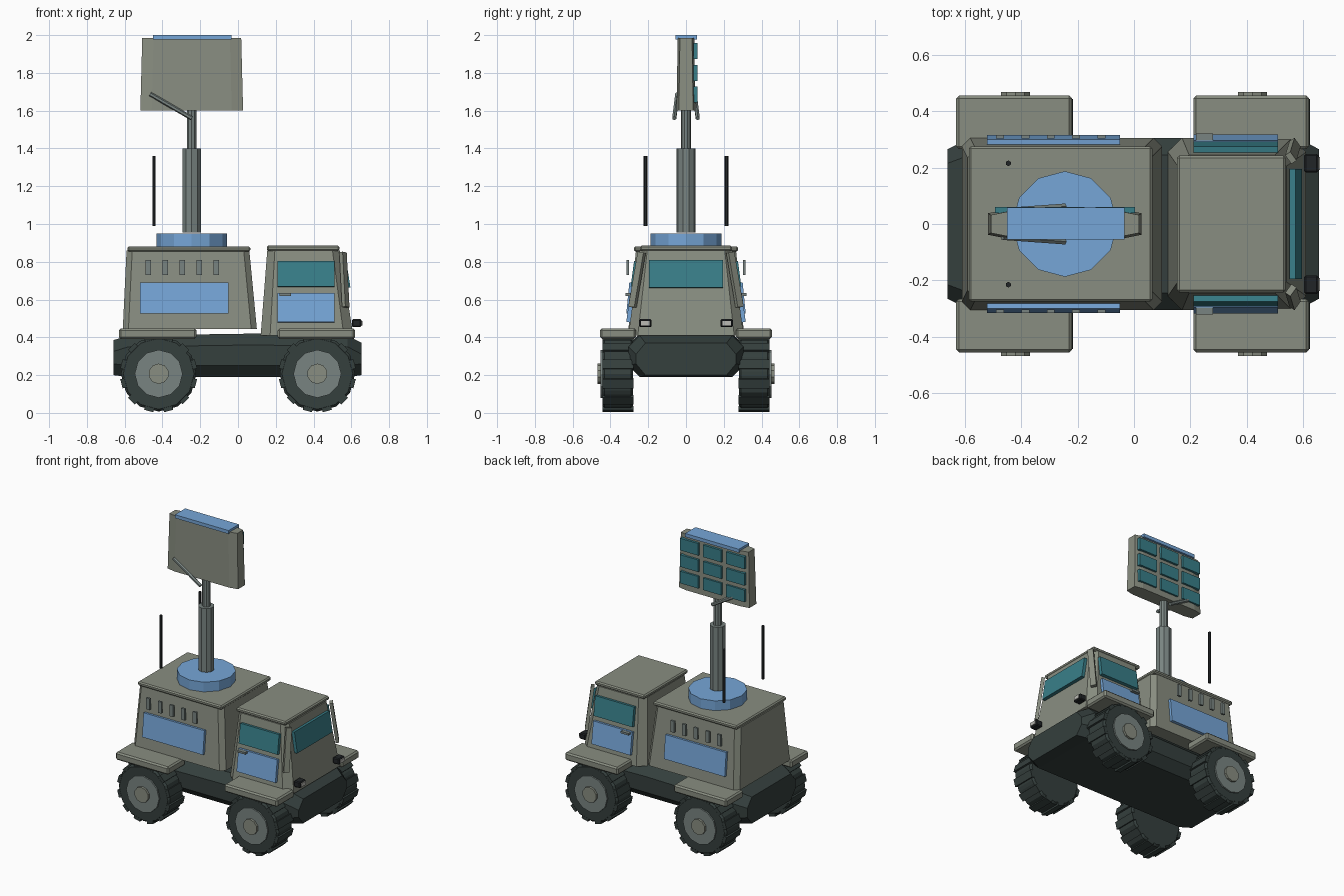
import bpy, bmesh
from math import pi, sin, cos, atan2
from mathutils import Vector, Matrix

if "Cube" in bpy.data.objects:
    bpy.data.objects.remove(bpy.data.objects["Cube"])


def mat(name, rgb):
    m = bpy.data.materials.new(name)
    m.diffuse_color = (*rgb, 1)
    m.use_nodes = True
    m.node_tree.nodes["Principled BSDF"].inputs["Base Color"].default_value = m.diffuse_color
    return m


OLIVE = mat("olive_grey", (0.25, 0.27, 0.22))
DARK = mat("dark_green", (0.035, 0.05, 0.047))
BLACK = mat("black", (0.015, 0.018, 0.02))
STEEL = mat("steel_grey", (0.19, 0.23, 0.22))
BLUE = mat("blue", (0.18, 0.38, 0.68))
TEAL = mat("teal_glass", (0.04, 0.21, 0.25))
LAMP = mat("lamp", (0.5, 0.5, 0.46))


def finish(name, bm, material, bevel=0):
    bmesh.ops.recalc_face_normals(bm, faces=bm.faces)
    me = bpy.data.meshes.new(name)
    bm.to_mesh(me)
    bm.free()
    me.materials.append(material)
    ob = bpy.data.objects.new(name, me)
    bpy.context.collection.objects.link(ob)
    if bevel:
        b = ob.modifiers.new("bevel", 'BEVEL')
        b.width, b.segments = bevel, 1
    return ob


def box(name, center, size, material, rot=(0, 0, 0), bevel=0):
    bm = bmesh.new()
    bmesh.ops.create_cube(bm, size=1, matrix=Matrix.Diagonal((*size, 1)))
    ob = finish(name, bm, material, bevel)
    ob.location, ob.rotation_euler = center, rot
    return ob


def rod(name, a, b, r, sides, material, bevel=0):
    a, b = Vector(a), Vector(b)
    d = b - a
    bm = bmesh.new()
    bmesh.ops.create_cone(bm, cap_ends=True, segments=sides, radius1=r, radius2=r, depth=d.length)
    bmesh.ops.transform(bm, verts=bm.verts, matrix=Matrix.Translation((a + b) / 2)
                        @ d.to_track_quat('Z', 'Y').to_matrix().to_4x4())
    return finish(name, bm, material, bevel)


def loft(name, rings, material):
    bm = bmesh.new()
    vs = [[bm.verts.new(p) for p in ring] for ring in rings]
    n = len(vs[0])
    for lo, hi in zip(vs, vs[1:]):
        for i in range(n):
            bm.faces.new((lo[i], lo[(i + 1) % n], hi[(i + 1) % n], hi[i]))
    bm.faces.new(vs[0])
    bm.faces.new(vs[-1])
    return finish(name, bm, material)


def octagon(u0, u1, v0, v1, cu, cv):
    # rectangle with cut corners
    return [(u0 + cu, v0), (u1 - cu, v0), (u1, v0 + cv), (u1, v1 - cv),
            (u1 - cu, v1), (u0 + cu, v1), (u0, v1 - cv), (u0, v0 + cv)]


def plan(x0, x1, hy, c, z, cy=None):
    return [(x, y, z) for x, y in octagon(x0, x1, -hy, hy, c, cy or c)]


# Chassis hull, tapered at both ends
loft("chassis", [[(x, y, z) for y, z in octagon(-hy, hy, z0, z1, c, 0.06)] for x, hy, z0, z1, c in
                 ((-0.66, 0.265, 0.2, 0.385, 0.05), (-0.58, 0.305, 0.19, 0.41, 0.06),
                  (0.1, 0.305, 0.19, 0.42, 0.06),
                  (0.58, 0.305, 0.19, 0.41, 0.06), (0.655, 0.265, 0.2, 0.37, 0.05))], DARK)

# Equipment shelter and roof
loft("shelter", [plan(-0.61, 0.10, 0.305, 0.03, 0.443), plan(-0.59, 0.06, 0.265, 0.03, 0.86)], OLIVE)
box("shelter_roof", (-0.26, 0, 0.868), (0.65, 0.55, 0.028), OLIVE, bevel=0.008)

# Cab with cut corners and roof
loft("cab", [plan(0.12, 0.61, 0.305, 0.05, 0.41), plan(0.155, 0.54, 0.245, 0.04, 0.86)], OLIVE)
box("cab_roof", (0.345, 0, 0.872), (0.385, 0.485, 0.028), OLIVE, bevel=0.008)
box("windshield", (0.573, 0, 0.735), (0.022, 0.39, 0.145), TEAL, (0, -0.155, 0))

for s, side in ((-1, "right"), (1, "left")):
    # Doors, side windows and corner pillars
    box(f"side_window_{side}", (0.36, s * 0.272, 0.735), (0.30, 0.024, 0.135), TEAL, (s * 0.133, 0, 0))
    box(f"door_panel_{side}", (0.36, s * 0.294, 0.557), (0.30, 0.024, 0.155), BLUE, (s * 0.133, 0, 0))
    box(f"door_handle_{side}", (0.25, s * 0.308, 0.627), (0.06, 0.026, 0.014), STEEL)
    a, b = Vector((0.583, s * 0.275, 0.56)), Vector((0.543, s * 0.243, 0.85))
    box(f"corner_pillar_{side}", (a + b) / 2, (0.022, 0.038, (b - a).length), OLIVE,
        (s * 0.11, -0.137, s * 0.6))
    # Headlights
    box(f"headlight_housing_{side}", (0.628, s * 0.215, 0.475), (0.05, 0.066, 0.042), BLACK, bevel=0.006)
    box(f"headlight_lens_{side}", (0.652, s * 0.215, 0.475), (0.014, 0.046, 0.024), LAMP)
    # Shelter hatch, vents and whip antenna
    box(f"shelter_hatch_{side}", (-0.285, s * 0.297, 0.608), (0.47, 0.022, 0.165), BLUE, (s * 0.096, 0, 0))
    for i in range(5):
        box(f"vent_{side}_{i + 1}", (-0.475 + 0.09 * i, s * 0.309, 0.77), (0.028, 0.014, 0.08), STEEL)
    rod(f"antenna_{side}", (-0.445, s * 0.215, 0.99), (-0.445, s * 0.215, 1.36), 0.01, 6, BLACK)
    # Wheels and fenders
    for x, end in ((-0.42, "rear"), (0.42, "front")):
        tag = f"{end}_{side}"
        z = 0.207
        rod(f"tire_{tag}", (x, s * 0.28, z), (x, s * 0.443, z), 0.2, 12, DARK, 0.012)
        for i in range(12):
            t = 2 * pi * (i + 0.5) / 12
            box(f"tread_{tag}_{i + 1}", (x + 0.193 * sin(t), s * 0.36, z + 0.193 * cos(t)),
                (0.05, 0.166, 0.022), DARK, (0, t, 0))
        rod(f"wheel_disc_{tag}", (x, s * 0.40, z), (x, s * 0.453, z), 0.127, 12, STEEL)
        rod(f"hub_cap_{tag}", (x, s * 0.43, z), (x, s * 0.468, z), 0.054, 10, OLIVE)
        fx = -0.425 if end == "rear" else 0.415
        box(f"fender_{tag}", (fx, s * 0.36, 0.419), (0.41, 0.19, 0.055), OLIVE, bevel=0.01)

# Turntable and telescopic mast
M = -0.245
rod("turntable", (M, 0, 0.882), (M, 0, 0.95), 0.187, 12, BLUE)
rod("mast_lower", (M, 0, 0.955), (M, 0, 1.40), 0.051, 10, STEEL)
rod("mast_upper", (M, 0, 1.39), (M, 0, 1.62), 0.027, 10, STEEL)

# Radar panel with cell array, top cap and struts
loft("radar_panel", [plan(M - 0.272, M + 0.272, 0.05, 0.06, 1.60, 0.012),
                     plan(M - 0.262, M + 0.262, 0.044, 0.06, 1.985, 0.012)], OLIVE)
box("radar_cap", (M + 0.003, 0.002, 1.988), (0.415, 0.114, 0.024), BLUE)
for i in range(3):
    for j in range(3):
        box(f"radar_cell_{i}_{j}", (M + 0.178 * (i - 1), 0.05, 1.685 + 0.115 * j), (0.14, 0.022, 0.084), TEAL)
for s in (-1, 1):
    rod(f"panel_strut_{'front' if s < 0 else 'back'}", (-0.465, s * 0.046, 1.688),
        (-0.245, s * 0.062, 1.56), 0.012, 6, STEEL)
